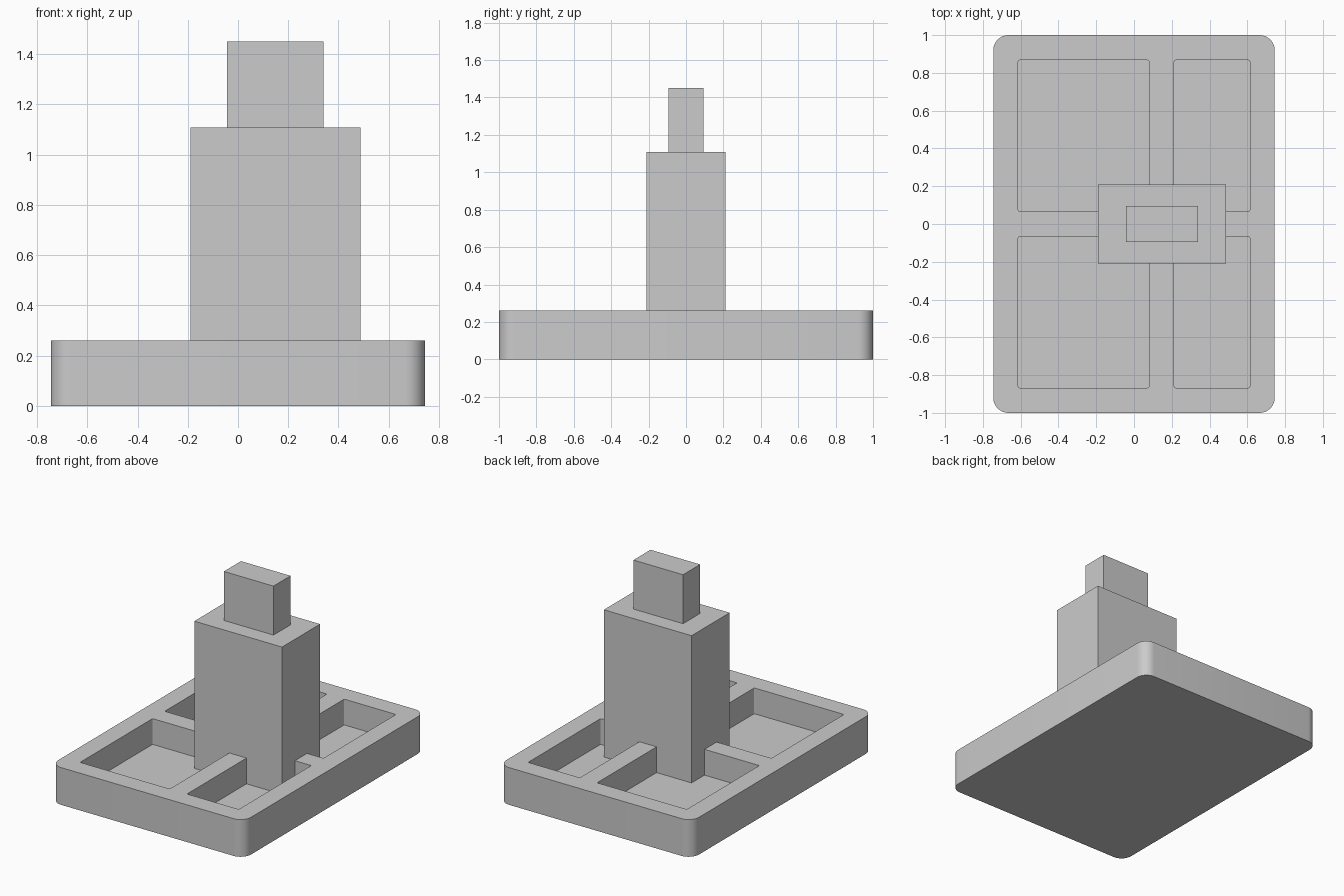
import bpy
import bmesh
from mathutils import Matrix, Vector

if "Cube" in bpy.data.objects:
    bpy.data.objects.remove(bpy.data.objects["Cube"], do_unlink=True)

grey = bpy.data.materials.new("light grey")
grey.use_nodes = True
grey.diffuse_color = (0.6, 0.6, 0.6, 1)
grey.node_tree.nodes["Principled BSDF"].inputs["Base Color"].default_value = (0.6, 0.6, 0.6, 1)


def box(name, low, high, radius=0, segments=8):
    """Box between two corners, with its upright edges optionally rounded."""
    low, high = Vector(low), Vector(high)
    bm = bmesh.new()
    bmesh.ops.create_cube(bm, size=1, matrix=Matrix.Translation((low + high) / 2)
                          @ Matrix.Diagonal((*(high - low), 1)))
    if radius:
        upright = [e for e in bm.edges
                   if abs(e.verts[0].co.z - e.verts[1].co.z) > 0.01]
        bmesh.ops.bevel(bm, geom=upright, offset=radius, segments=segments,
                        profile=0.5, affect="EDGES")
    mesh = bpy.data.meshes.new(name)
    bm.to_mesh(mesh)
    bm.free()
    mesh.materials.append(grey)
    obj = bpy.data.objects.new(name, mesh)
    bpy.context.collection.objects.link(obj)
    return obj


# Base slab with rounded corners
base_top, floor = 0.26, 0.08
base = box("base_tray", (-0.745, -1, 0), (0.745, 1, base_top), 0.08)

# Four pockets sunk into the base, leaving a cross of ribs
for side, (x0, x1) in {"right": (-0.613, 0.08), "left": (0.213, 0.613)}.items():
    for end, (y0, y1) in {"front": (-0.867, -0.067), "back": (0.067, 0.867)}.items():
        cutter = box(f"pocket_cutter_{end}_{side}", (x0, y0, floor),
                     (x1, y1, base_top + 0.1), 0.008, 3)
        cutter.hide_render = True
        cutter.hide_viewport = True
        cut = base.modifiers.new(f"pocket_{end}_{side}", "BOOLEAN")
        cut.operation = "DIFFERENCE"
        cut.solver = "EXACT"
        cut.object = cutter

bpy.ops.object.select_all(action="DESELECT")
base.select_set(True)
bpy.context.view_layer.objects.active = base
bpy.ops.object.shade_smooth_by_angle(angle=0.6)

# Column standing on the pocket floors, and the smaller block on top
column_top = 1.108
box("column", (-0.19, -0.21, floor - 0.02), (0.487, 0.21, column_top))
box("top_block", (-0.043, -0.094, column_top), (0.34, 0.094, 1.45))
